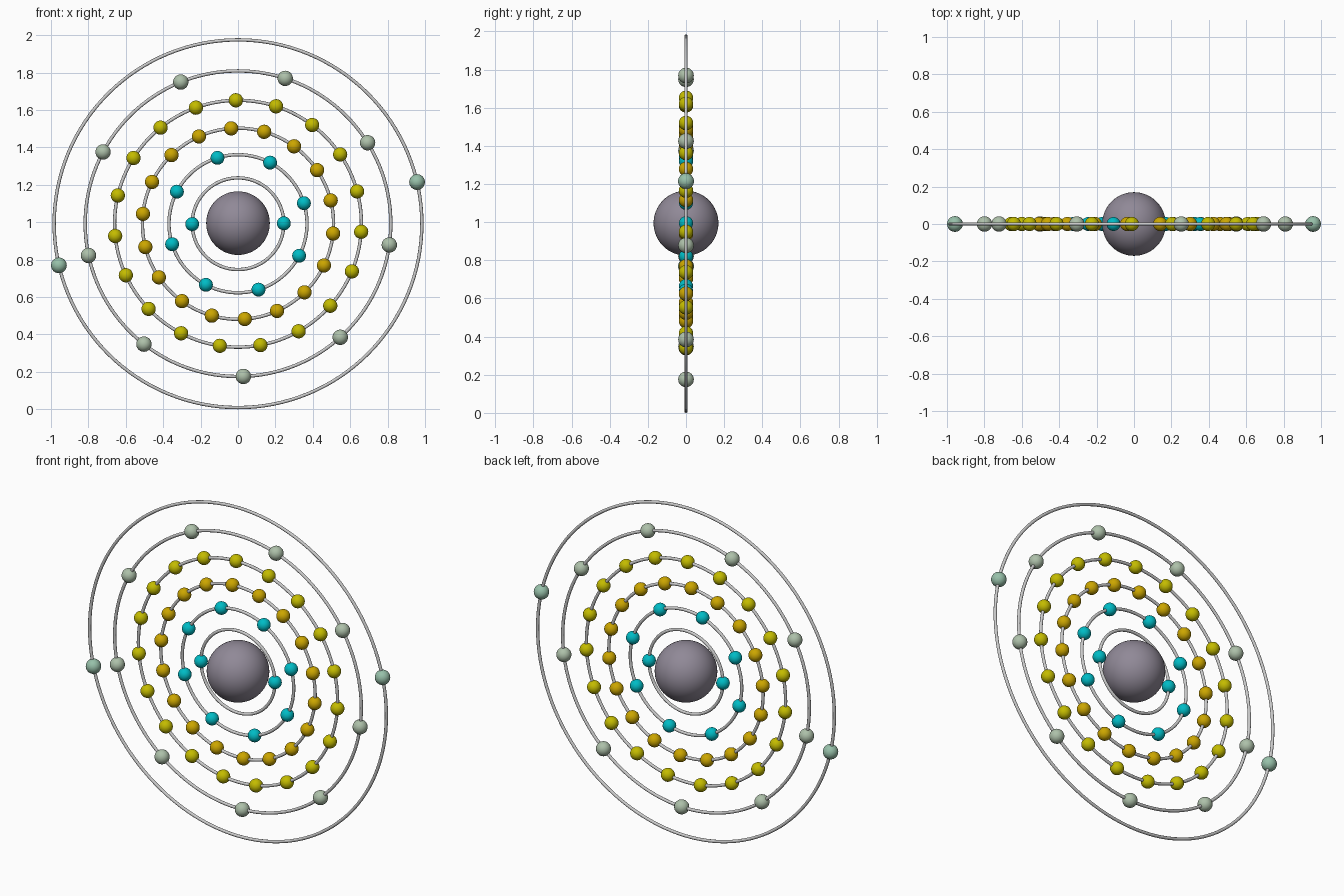
import bpy
from math import cos, sin, pi, radians, tau

if "Cube" in bpy.data.objects:
    bpy.data.objects.remove(bpy.data.objects["Cube"])

CENTRE_Z = 0.992
TUBE = 0.009


def material(name, rgb):
    mat = bpy.data.materials.new(name)
    mat.diffuse_color = (*rgb, 1)
    mat.use_nodes = True
    mat.node_tree.nodes["Principled BSDF"].inputs["Base Color"].default_value = mat.diffuse_color
    return mat


def sphere(name, radius, x, z, mat, segments):
    bpy.ops.mesh.primitive_uv_sphere_add(segments=segments, ring_count=segments // 2,
                                         radius=radius, location=(x, 0, z))
    obj = bpy.context.object
    obj.name = name
    obj.data.materials.append(mat)
    bpy.ops.object.shade_smooth()
    return obj


def ring(name, radius):
    bpy.ops.mesh.primitive_torus_add(major_radius=radius, minor_radius=TUBE,
                                     major_segments=128, minor_segments=12,
                                     location=(0, 0, CENTRE_Z), rotation=(pi / 2, 0, 0))
    bpy.context.object.name = name
    bpy.ops.object.shade_smooth()


teal = material("teal", (0.0, 0.5, 0.56))
gold = material("gold", (0.6, 0.38, 0.0))
yellow = material("yellow", (0.55, 0.5, 0.0))
sage = material("sage", (0.42, 0.53, 0.4))
mint = material("mint", (0.31, 0.53, 0.4))
mauve = material("mauve", (0.28, 0.25, 0.31))

# central nucleus
sphere("nucleus", 0.17, 0, CENTRE_Z + 0.003, mauve, 64)

# shells: ring radius, ball count, first ball angle, ball radius, colour
shells = [
    (0.245, 2, 0.5, 0.037, teal),
    (0.369, 8, 17.3, 0.037, teal),
    (0.511, 18, 14.1, 0.038, gold),
    (0.660, 19, 15.2, 0.038, yellow),
    (0.817, 9, 32.0, 0.041, sage),
    (0.983, 2, 13.1, 0.042, mint),
]
for s, (radius, count, start, ball, mat) in enumerate(shells, 1):
    ring(f"orbit_ring_{s}", radius)
    # one ball, then linked copies spaced evenly round the ring
    first = None
    for i in range(count):
        a = radians(start) + tau * i / count
        x, z = radius * cos(a), CENTRE_Z + radius * sin(a)
        name = f"electron_{s}_{i + 1}"
        if first is None:
            first = sphere(name, ball, x, z, mat, 32)
        else:
            copy = bpy.data.objects.new(name, first.data)
            copy.location = (x, 0, z)
            bpy.context.collection.objects.link(copy)
